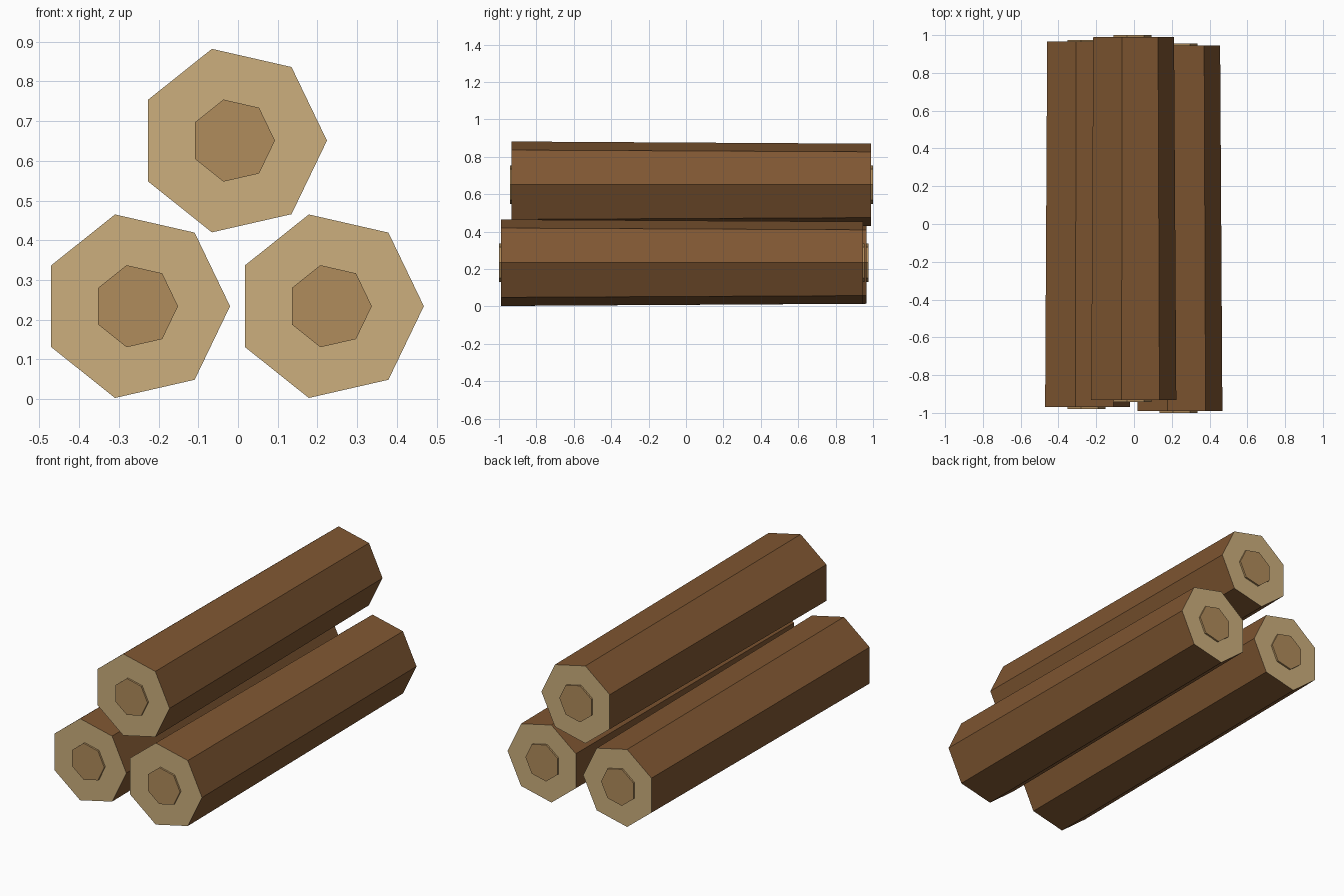
import bpy, bmesh
from math import cos, sin, tau

cube = bpy.data.objects.get("Cube")
if cube:
    bpy.data.objects.remove(cube, do_unlink=True)

SIDES = 7


def material(name, srgb):
    color = [((c + 0.055) / 1.055) ** 2.4 for c in srgb] + [1.0]
    mat = bpy.data.materials.new(name)
    mat.use_nodes = True
    mat.diffuse_color = color
    bsdf = mat.node_tree.nodes["Principled BSDF"]
    bsdf.inputs["Base Color"].default_value = color
    bsdf.inputs["Roughness"].default_value = 0.9
    return mat


bark = material("bark brown", (0.50, 0.34, 0.195))
wood = material("cut wood tan", (0.80, 0.685, 0.49))
heart = material("heartwood brown", (0.69, 0.55, 0.36))


def prism(name, x, z, front, back, r_front, r_back, side_mat, end_mat):
    """Seven-sided prism along y, with its own material on the two ends."""
    bm = bmesh.new()
    rings = []
    for y, r in ((front, r_front), (back, r_back)):
        rings.append([bm.verts.new((x + r * cos(tau * i / SIDES), y,
                                    z + r * sin(tau * i / SIDES)))
                      for i in range(SIDES)])
    for ring in rings:
        bm.faces.new(ring).material_index = 1
    a, b = rings
    for i in range(SIDES):
        j = (i + 1) % SIDES
        bm.faces.new((a[i], a[j], b[j], b[i]))
    bmesh.ops.recalc_face_normals(bm, faces=bm.faces)
    mesh = bpy.data.meshes.new(name)
    bm.to_mesh(mesh)
    bm.free()
    mesh.materials.append(side_mat)
    mesh.materials.append(end_mat)
    obj = bpy.data.objects.new(name, mesh)
    bpy.context.collection.objects.link(obj)


# Three stacked logs: name, x, z, front end, back end
logs = (("right_log", -0.257, 0.234, -0.97, 0.965),
        ("left_log", 0.231, 0.234, -0.99, 0.945),
        ("top_log", -0.013, 0.651, -0.932, 0.99))

for name, x, z, front, back in logs:
    # Tapered trunk with pale cut ends
    prism(name, x, z, front, back, 0.237, 0.225, bark, wood)
    # Raised heartwood discs on both ends
    for end, y, out in (("front", front, -0.01), ("back", back, 0.01)):
        prism(f"{name}_{end}_heartwood", x, z, min(y - out, y + out),
              max(y - out, y + out), 0.106, 0.106, heart, heart)
